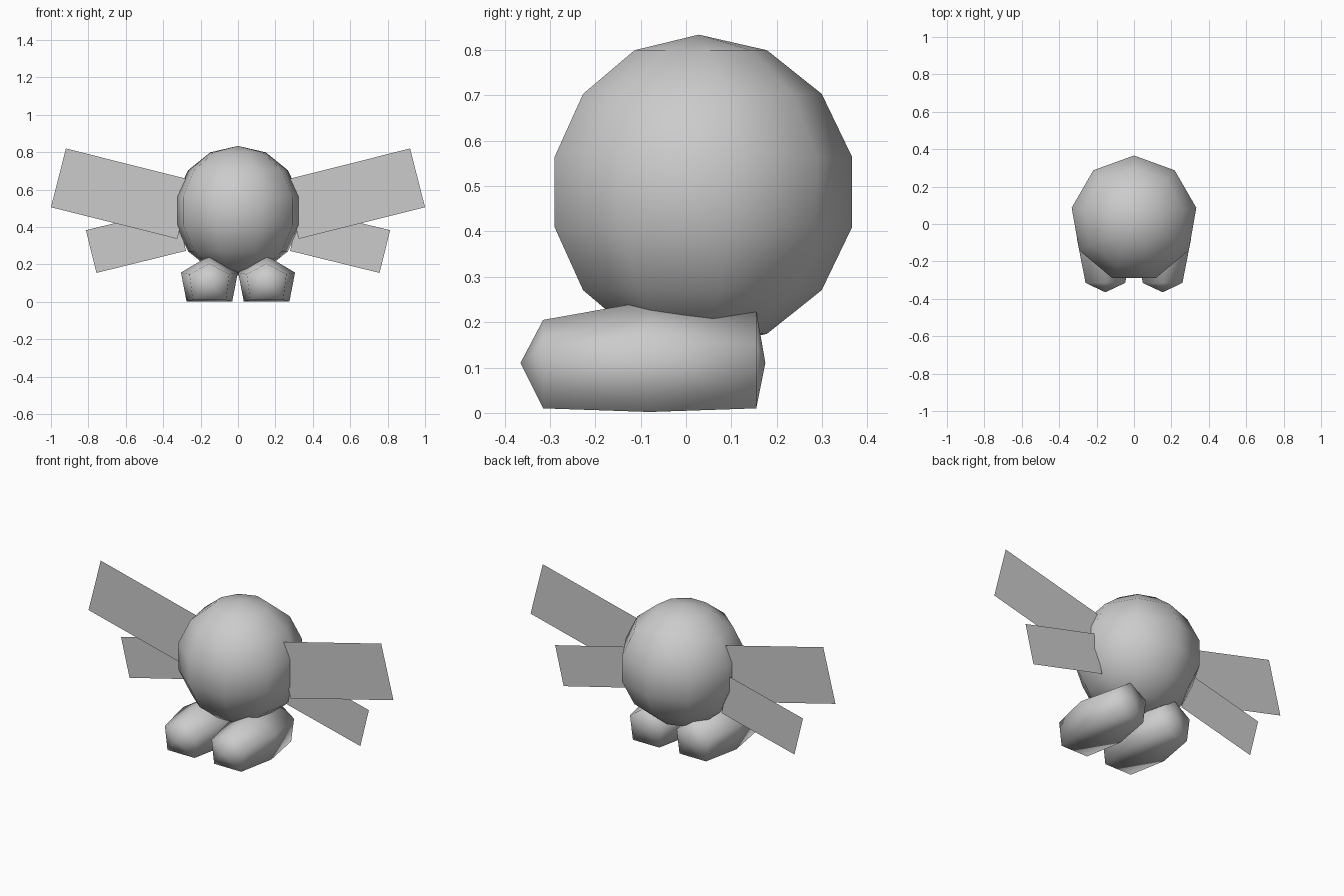
import bpy, bmesh, math

if "Cube" in bpy.data.objects:
    bpy.data.objects.remove(bpy.data.objects["Cube"])

grey = bpy.data.materials.new("light grey")
grey.diffuse_color = (0.6, 0.6, 0.6, 1)
grey.use_nodes = True
grey.node_tree.nodes["Principled BSDF"].inputs["Base Color"].default_value = grey.diffuse_color


def finish(name, bm, smooth=True):
    bmesh.ops.recalc_face_normals(bm, faces=bm.faces)
    me = bpy.data.meshes.new(name)
    bm.to_mesh(me)
    bm.free()
    me.materials.append(grey)
    for p in me.polygons:
        p.use_smooth = smooth
    ob = bpy.data.objects.new(name, me)
    bpy.context.collection.objects.link(ob)


def loft(name, tip_a, rings, tip_b):
    """Closed skin from a tip, through equal-sized rings, to another tip."""
    bm = bmesh.new()
    a, b = bm.verts.new(tip_a), bm.verts.new(tip_b)
    rows = [[bm.verts.new(p) for p in r] for r in rings]
    n = len(rows[0])
    for i in range(n):
        j = (i + 1) % n
        bm.faces.new((a, rows[0][i], rows[0][j]))
        bm.faces.new((b, rows[-1][j], rows[-1][i]))
        for r, s in zip(rows, rows[1:]):
            bm.faces.new((r[i], s[i], s[j], r[j]))
    finish(name, bm)


# Body: nine-sided ball with seven bands, one corner at the back
R, CY, CZ = 0.347, 0.028, 0.487
rings = []
for k in range(1, 7):
    t = math.pi * k / 7
    rings.append([(R * math.sin(t) * math.sin(2 * math.pi * i / 9),
                   CY + R * math.sin(t) * math.cos(2 * math.pi * i / 9),
                   CZ + R * math.cos(t)) for i in range(9)])
loft("body", (0, CY, CZ + R), rings, (0, CY, CZ - R))


# Feet: five-sided pods; each ring is y, top z, side half width, side z, base half width, base z
FOOT = [(-0.315, 0.205, 0.106, 0.148, 0.089, 0.01),
        (-0.08, 0.247, 0.152, 0.157, 0.122, 0.002),
        (0.155, 0.225, 0.106, 0.150, 0.087, 0.01)]
for side, sx in (("left", -1), ("right", 1)):
    x = 0.153 * sx
    rings = [[(x, y, top), (x + w, y, wz), (x + b, y, bz), (x - b, y, bz), (x - w, y, wz)]
             for y, top, w, wz, b, bz in FOOT]
    loft(side + "_foot", (x, -0.365, 0.11), rings, (x, 0.175, 0.11))

    # Wings: flat upright sheets, the lower pair slightly behind the upper
    for part, y, pts in (
            ("upper", 0.028, ((0.325, 0.337), (1.0, 0.506), (0.92, 0.82), (0.245, 0.651))),
            ("lower", 0.065, ((0.278, 0.273), (0.757, 0.155), (0.813, 0.383), (0.334, 0.501)))):
        bm = bmesh.new()
        bm.faces.new([bm.verts.new((px * sx, y, pz)) for px, pz in pts])
        finish(f"{side}_{part}_wing", bm, False)
